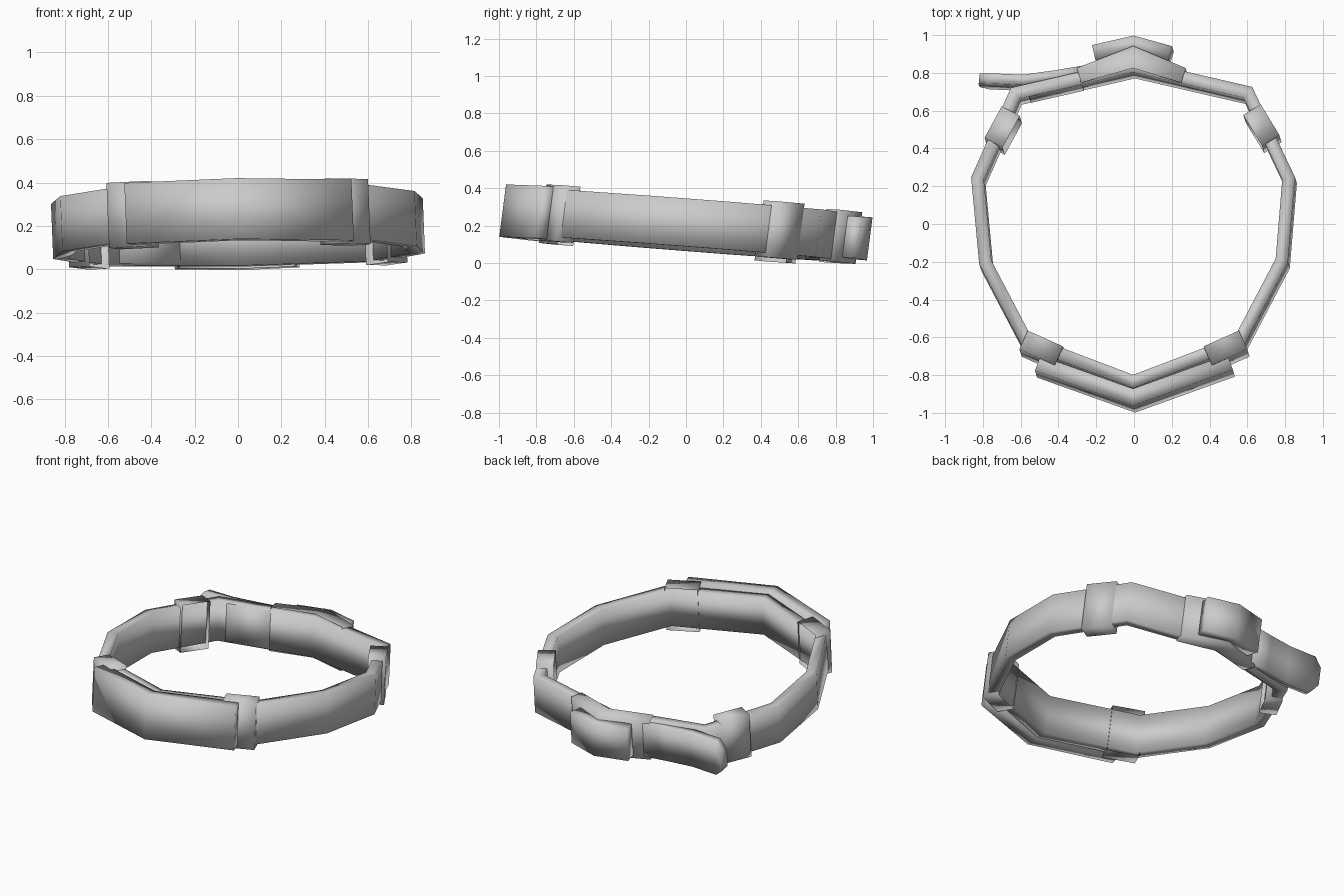
import bpy, bmesh
from mathutils import Vector

if "Cube" in bpy.data.objects:
    bpy.data.objects.remove(bpy.data.objects["Cube"])

grey = bpy.data.materials.new("plain grey")
grey.use_nodes = True
COLOUR = (0.6, 0.6, 0.6, 1)
grey.diffuse_color = COLOUR
grey.node_tree.nodes["Principled BSDF"].inputs["Base Color"].default_value = COLOUR


def tilt(x, y, z):
    """Lean the whole belt: high at the front, low at the back, slightly rolled."""
    return Vector((x - 0.04 * z, y + 0.13 * z, 0.205 - 0.077 * y + 0.015 * x + z))


def section(inner, outer, half):
    """Strap cross-section as (outward offset, height); its last side faces inward."""
    return [(inner, half), (outer, half), (outer, -half), (inner, -half)]


def sweep(name, path, profile, closed=False, open_back=False, depth=None, height=None):
    """Sweep a section along a counter-clockwise plan path with mitred corners."""
    pts = [Vector(p) for p in path]
    n = len(pts)
    depth = depth or [1] * n
    height = height or [1] * n
    bm = bmesh.new()
    rings = []
    for i, p in enumerate(pts):
        before = (p - pts[i - 1]).normalized() if closed or i else None
        after = (pts[(i + 1) % n] - p).normalized() if closed or i < n - 1 else None
        a, b = before or after, after or before
        along = (a + b).normalized()
        out = Vector((along.y, -along.x)) / along.dot(a)
        ring = []
        for o, z in profile:
            q = p + out * o * depth[i]
            ring.append(bm.verts.new(tilt(q.x, q.y, z * height[i])))
        rings.append(ring)
    backs = []
    for i in range(n if closed else n - 1):
        r, s = rings[i], rings[(i + 1) % n]
        for j in range(len(r)):
            k = (j + 1) % len(r)
            face = bm.faces.new((r[j], r[k], s[k], s[j]))
        backs.append(face)
    if not closed:
        bm.faces.new(rings[0])
        bm.faces.new(rings[-1])
    bmesh.ops.recalc_face_normals(bm, faces=bm.faces)
    if open_back:
        bmesh.ops.delete(bm, geom=backs, context="FACES_ONLY")
    for face in bm.faces:
        face.smooth = True
    mesh = bpy.data.meshes.new(name)
    bm.to_mesh(mesh)
    bm.free()
    mesh.materials.append(grey)
    bpy.context.collection.objects.link(bpy.data.objects.new(name, mesh))


# Main band
sweep("belt_band",
      [(0, -0.815), (0.54, -0.61), (0.755, -0.20), (0.79, 0.22), (0.585, 0.652),
       (0, 0.787), (-0.6, 0.648), (-0.79, 0.22), (-0.75, -0.21), (-0.54, -0.61)],
      section(0, 0.066, 0.127), closed=True)

# Overlapping front strap
sweep("front_strap", [(-0.49, -0.715), (0, -0.89), (0.5, -0.71)],
      section(0, 0.085, 0.14))


# Keeper loops over the band, open toward the inside
def keeper(name, centre, direction, length):
    c = Vector(centre)
    d = Vector(direction).normalized() * length / 2
    sweep(name, [c - d, c + d], section(-0.054, 0.054, 0.15), open_back=True)


keeper("front_right_loop", (-0.485, -0.675), (0.19, -0.085), 0.205)
keeper("front_left_loop", (0.49, -0.675), (0.19, 0.085), 0.205)
keeper("back_left_loop", (0.68, 0.505), (-0.1, 0.165), 0.19)
keeper("back_right_loop", (-0.692, 0.495), (-0.09, -0.165), 0.19)

# Buckle: wide base with a raised pad
sweep("buckle_base", [(0.255, 0.73), (0, 0.807), (-0.275, 0.73)],
      section(0, 0.113, 0.138), open_back=True, depth=[0.72, 1, 0.72])
sweep("buckle_pad", [(0.185, 0.85), (0, 0.90), (-0.2, 0.855)],
      section(0, 0.08, 0.115), height=[0.96, 1, 0.96])

# Loose strap end with a clipped tip
sweep("strap_tongue",
      [(-0.25, 0.77), (-0.4, 0.745), (-0.58, 0.72), (-0.77, 0.728), (-0.82, 0.733)],
      section(0, 0.055, 0.118), height=[1, 1, 1, 1, 0.5])

# Short strap end lying against the inside of the band
sweep("inner_strap_end", [(-0.27, 0.724), (-0.55, 0.66)], section(-0.003, 0.02, 0.118))
